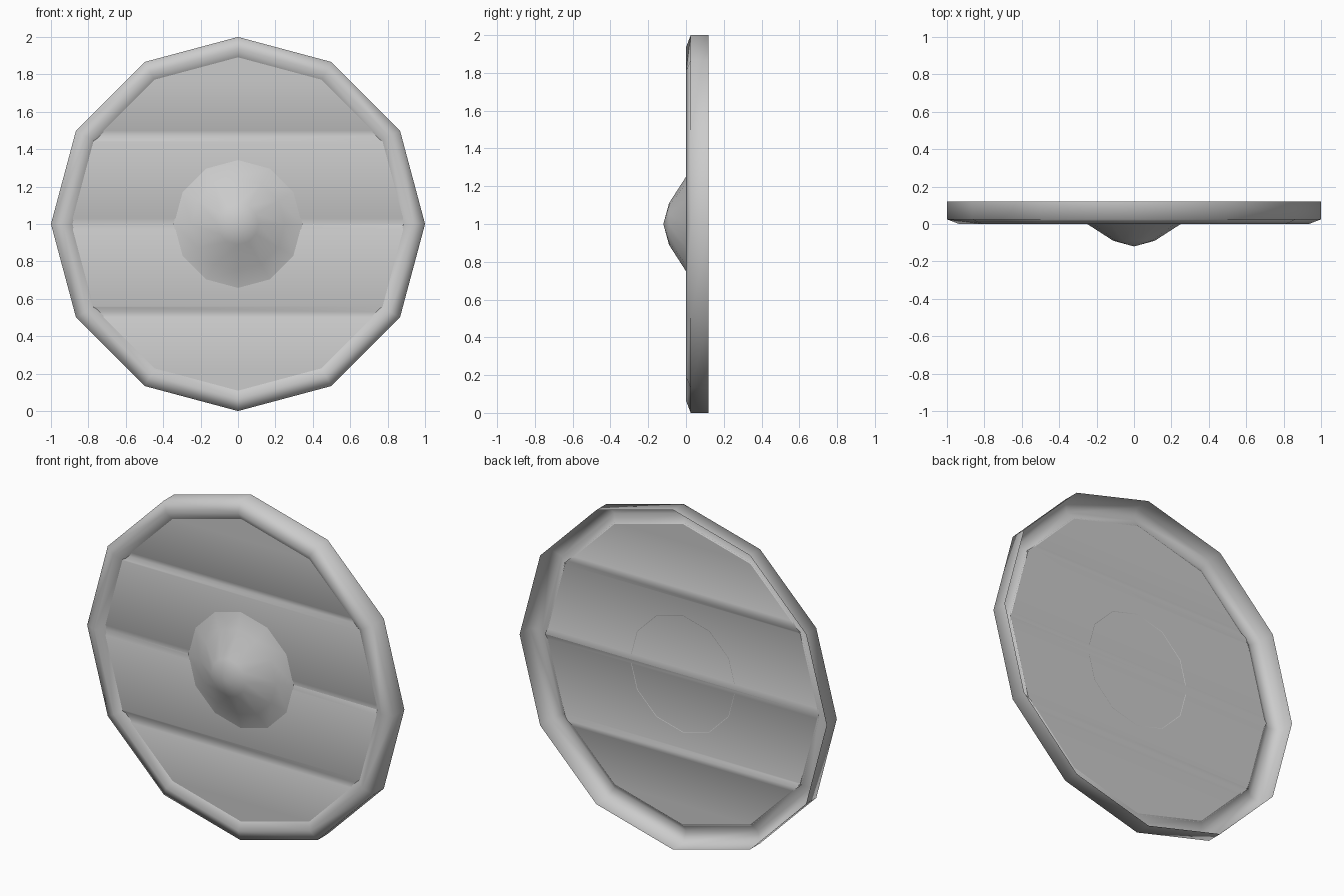
import bpy, bmesh, math

if "Cube" in bpy.data.objects:
    bpy.data.objects.remove(bpy.data.objects["Cube"])

SIDES = 12
CZ = 1.0  # height of the shield centre


def finish(name, bm, angle):
    me = bpy.data.meshes.new(name)
    bm.to_mesh(me)
    bm.free()
    ob = bpy.data.objects.new(name, me)
    bpy.context.collection.objects.link(ob)
    bpy.ops.object.select_all(action='DESELECT')
    bpy.context.view_layer.objects.active = ob
    ob.select_set(True)
    bpy.ops.object.shade_smooth_by_angle(angle=math.radians(angle))
    return ob


def ring(bm, r, y):
    return [bm.verts.new((r * math.sin(2 * math.pi * i / SIDES), y,
                          CZ + r * math.cos(2 * math.pi * i / SIDES)))
            for i in range(SIDES)]


def lathe(name, profile, angle):
    """Turn (radius, y) points round the y axis, front side outwards."""
    bm = bmesh.new()
    rings = [ring(bm, r, y) for r, y in profile]
    for a, b in zip(rings, rings[1:]):
        for i in range(SIDES):
            j = (i + 1) % SIDES
            bm.faces.new((a[i], a[j], b[j], b[i]))
    bmesh.ops.remove_doubles(bm, verts=bm.verts[:], dist=1e-5)
    bmesh.ops.recalc_face_normals(bm, faces=bm.faces[:])
    bm.normal_update()
    if sum(f.normal.y for f in bm.faces) > 0:
        bmesh.ops.reverse_faces(bm, faces=bm.faces[:])
    return finish(name, bm, angle)


# Twelve-sided rim: a rounded shell, open at the back
lathe("rim", [(1.0, 0.12), (1.0, 0.025), (0.935, 0.0), (0.885, 0.032)], 89)

# Domed boss in the centre
lathe("boss", [(0.0, -0.12), (0.11, -0.09), (0.25, 0.0), (0.345, 0.029)], 80)

# Recessed thin board with three shallow grooves between four planks
bm = bmesh.new()
bm.faces.new(ring(bm, 0.892, 0.028))
seams = (0.53, 1.0, 1.47)
for s in seams:
    for z in (s - 0.03, s, s + 0.03):
        bmesh.ops.bisect_plane(bm, geom=bm.verts[:] + bm.edges[:] + bm.faces[:],
                               plane_co=(0, 0, z), plane_no=(0, 0, 1))
for v in bm.verts:
    if any(abs(v.co.z - s) < 1e-3 for s in seams):
        v.co.y += 0.01
bm.normal_update()
if sum(f.normal.y for f in bm.faces) > 0:
    bmesh.ops.reverse_faces(bm, faces=bm.faces[:])
finish("board", bm, 85)
